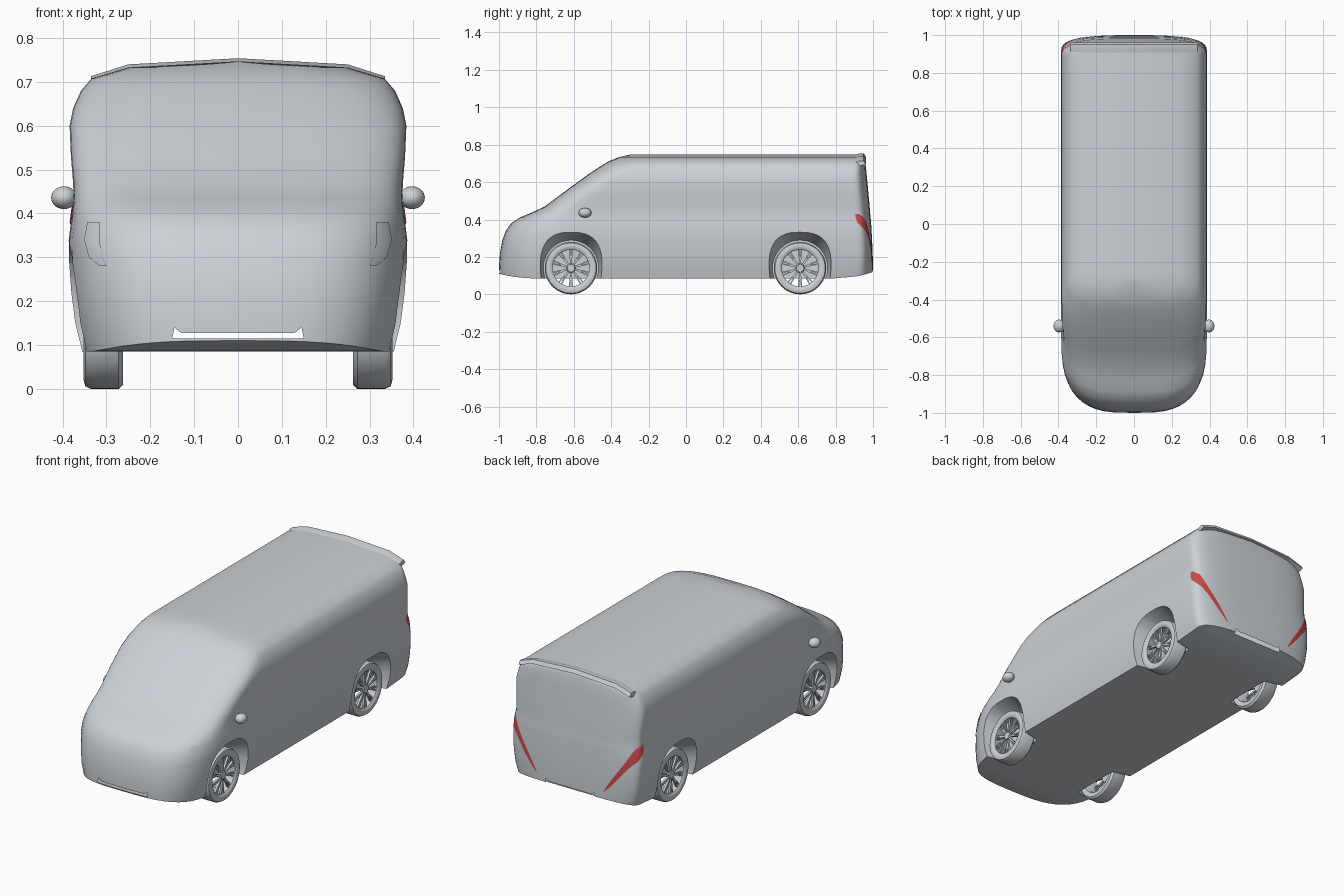
import bpy, bmesh, math
from mathutils import Matrix, Vector

if "Cube" in bpy.data.objects:
    bpy.data.objects.remove(bpy.data.objects["Cube"], do_unlink=True)


def make_material(name, colour):
    mat = bpy.data.materials.new(name)
    mat.use_nodes = True
    mat.diffuse_color = (*colour, 1)
    mat.node_tree.nodes["Principled BSDF"].inputs["Base Color"].default_value = (*colour, 1)
    return mat


SILVER = make_material("silver_paint", (0.6, 0.64, 0.68))
RED = make_material("lamp_red", (0.62, 0.07, 0.07))


def make_object(name, bm, mat, merge=1e-5):
    bmesh.ops.remove_doubles(bm, verts=bm.verts, dist=merge)
    bmesh.ops.recalc_face_normals(bm, faces=bm.faces)
    mesh = bpy.data.meshes.new(name)
    bm.to_mesh(mesh)
    bm.free()
    mesh.materials.append(mat)
    obj = bpy.data.objects.new(name, mesh)
    bpy.context.collection.objects.link(obj)
    return obj


def smooth(obj, degrees=35):
    bpy.ops.object.select_all(action="DESELECT")
    obj.select_set(True)
    bpy.context.view_layer.objects.active = obj
    bpy.ops.object.shade_smooth_by_angle(angle=math.radians(degrees))


# Body slices: height, front y, rear y, half width, front and rear corner length
SLICES = [
    (0.085, -1, 1, 0.355, 0.42, 0.09),
    (0.15, -1, 1, 0.371, 0.42, 0.09),
    (0.22, -0.995, 0.998, 0.38, 0.42, 0.08),
    (0.29, -0.982, 0.995, 0.385, 0.41, 0.08),
    (0.34, -0.963, 0.992, 0.386, 0.4, 0.08),
    (0.38, -0.935, 0.99, 0.381, 0.37, 0.08),
    (0.41, -0.89, 0.987, 0.377, 0.33, 0.08),
    (0.435, -0.83, 0.984, 0.375, 0.28, 0.08),
    (0.47, -0.755, 0.982, 0.376, 0.22, 0.08),
    (0.53, -0.675, 0.976, 0.381, 0.2, 0.08),
    (0.6, -0.58, 0.97, 0.384, 0.2, 0.08),
    (0.64, -0.525, 0.966, 0.376, 0.2, 0.08),
    (0.68, -0.465, 0.962, 0.358, 0.2, 0.07),
    (0.708, -0.42, 0.957, 0.334, 0.18, 0.06),
    (0.733, -0.36, 0.952, 0.25, 0.16, 0.05),
    (0.747, -0.3, 0.947, 0, 0.15, 0.05),
]
FRONT_POWER, REAR_POWER = 3.2, 3


def corner(angle, power):
    s, c = max(math.sin(angle), 0), max(math.cos(angle), 0)
    return s ** (2 / power), 1 - c ** (2 / power)


def slice_at(z):
    for low, high in zip(SLICES, SLICES[1:]):
        if low[0] <= z <= high[0]:
            f = (z - low[0]) / (high[0] - low[0])
            return [a + (b - a) * f for a, b in zip(low, high)]


def surface(row, angle, front):
    z, front_y, rear_y, half, front_len, rear_len = row
    x, dy = corner(angle, FRONT_POWER if front else REAR_POWER)
    y = front_y + front_len * dy if front else rear_y - rear_len * dy
    return Vector((half * x, y, z))


def half_outline(row, corner_steps=12, side_steps=12):
    angles = [math.pi / 2 * i / corner_steps for i in range(corner_steps + 1)]
    front = [surface(row, a, True) for a in angles]
    rear = [surface(row, a, False) for a in reversed(angles)]
    sides = [front[-1].lerp(rear[0], i / side_steps) for i in range(1, side_steps)]
    return front + sides + rear


def flip(point):
    return Vector((-point.x, point.y, point.z))


def build_body():
    bm = bmesh.new()
    rings = [half_outline(row) for row in SLICES]
    # underside sweeps up at both bumpers
    for p in rings[0]:
        rise = 0.025 if p.y < 0 else 0.035
        p.z += rise * (max(abs(p.y) - 0.8, 0) / 0.2) ** 2
    lefts = [[bm.verts.new(p) for p in ring] for ring in rings]
    rights = [[bm.verts.new(flip(p)) for p in ring] for ring in rings]
    for side in (lefts, rights):
        for a, b in zip(side, side[1:]):
            for i in range(len(a) - 1):
                bm.faces.new((a[i], a[i + 1], b[i + 1], b[i]))
    floor_l, floor_r = lefts[0], rights[0]
    for i in range(len(floor_l) - 1):
        bm.faces.new((floor_l[i], floor_r[i], floor_r[i + 1], floor_l[i + 1]))
    return make_object("body", bm, SILVER)


def prism(name, ring_a, ring_b):
    bm = bmesh.new()
    a, b = [bm.verts.new(p) for p in ring_a], [bm.verts.new(p) for p in ring_b]
    bm.faces.new(a)
    bm.faces.new(b)
    for i in range(len(a)):
        j = (i + 1) % len(a)
        bm.faces.new((a[i], a[j], b[j], b[i]))
    obj = make_object(name, bm, SILVER)
    obj.hide_render = True
    return obj


def arch_ring(x, y, half, height, power, steps=40):
    ring = []
    for i in range(steps):
        a = math.tau * i / steps
        c, s = math.cos(a), math.sin(a)
        ring.append((x, y + half * math.copysign(abs(c) ** (2 / power), c),
                     WHEEL_R + height * math.copysign(abs(s) ** (2 / power), s)))
    return ring


WHEEL_R = 0.14
AXLES = {"front": -0.615, "rear": 0.61}
body = build_body()

# Flared wheel arches and the bumper slot
cutters = []
for y in AXLES.values():
    for side in (-1, 1):
        cutters.append(prism("arch_cutter", arch_ring(side * 0.255, y, 0.148, 0.15, 2),
                             arch_ring(side * 0.41, y, 0.172, 0.2, 2.8)))
slot = [(-0.15, 0.115), (0.15, 0.115), (0.145, 0.14), (0.13, 0.128), (-0.13, 0.128), (-0.145, 0.14)]
cutters.append(prism("slot_cutter", [(x, -1.2, z) for x, z in slot], [(x, 1.2, z) for x, z in slot]))
for cutter in cutters:
    mod = body.modifiers.new("cut", "BOOLEAN")
    mod.object, mod.operation, mod.solver = cutter, "DIFFERENCE", "EXACT"
bpy.context.view_layer.update()
cut_mesh = bpy.data.meshes.new_from_object(body.evaluated_get(bpy.context.evaluated_depsgraph_get()))
body.modifiers.clear()
body.data = cut_mesh
for cutter in cutters:
    bpy.data.objects.remove(cutter, do_unlink=True)

# Leave the slot as an opening into the hollow shell
bm = bmesh.new()
bm.from_mesh(cut_mesh)
inside = [f for f in bm.faces if all(abs(v.co.x) < 0.151 and 0.1145 < v.co.z < 0.1405 for v in f.verts)]
bmesh.ops.delete(bm, geom=inside, context="FACES")
bm.to_mesh(cut_mesh)
bm.free()
smooth(body)


def corner_plate(name, rows, front, mat, lift=0.003, steps=6):
    """Thin plate lying on a body corner; rows hold height and two angles."""
    for side in ("left", "right"):
        bm = bmesh.new()
        grid = []
        for z, start, end in rows:
            line = []
            for i in range(steps + 1):
                a = math.radians(start + (end - start) * i / steps)
                p = surface(slice_at(z), a, front)
                p += Vector((math.sin(a), -math.cos(a) if front else math.cos(a), 0)) * lift
                line.append(bm.verts.new(p if side == "left" else flip(p)))
            grid.append(line)
        for a, b in zip(grid, grid[1:]):
            for i in range(steps):
                bm.faces.new((a[i], a[i + 1], b[i + 1], b[i]))
        plate = make_object(side + "_" + name, bm, mat)
        # outward facing normals
        if plate.data.polygons[0].normal.x * (1 if side == "left" else -1) < 0:
            plate.data.flip_normals()
        smooth(plate)


corner_plate("tail_lamp", [(0.43, 84, 90), (0.41, 66, 90), (0.38, 57, 88), (0.35, 50, 72), (0.33, 46, 60),
                           (0.29, 39, 48), (0.25, 33, 40), (0.2, 27, 31), (0.16, 23, 24)], False, RED)
corner_plate("headlamp", [(0.38, 47, 57), (0.34, 46, 58), (0.3, 44, 54), (0.28, 42, 46)], True, SILVER)

# Lip along the rear edge of the roof
bm = bmesh.new()
section = [(0.895, -0.004), (0.93, 0.007), (0.95, 0.007), (0.962, -0.012), (0.93, -0.02)]
arch = [(-0.335, 0.706), (-0.25, 0.733), (0, 0.747), (0.25, 0.733), (0.335, 0.706)]
loops = [[bm.verts.new((x, y, z + dz)) for y, dz in section] for x, z in arch]
for a, b in zip(loops, loops[1:]):
    for i in range(len(section)):
        j = (i + 1) % len(section)
        bm.faces.new((a[i], a[j], b[j], b[i]))
bm.faces.new(loops[0])
bm.faces.new(loops[-1])
smooth(make_object("roof_lip", bm, SILVER))

# Door mirrors
for side, name in ((1, "left_mirror"), (-1, "right_mirror")):
    bm = bmesh.new()
    place = Matrix.Translation((side * 0.397, -0.54, 0.436)) @ Matrix.Diagonal((0.029, 0.034, 0.026, 1))
    bmesh.ops.create_uvsphere(bm, u_segments=24, v_segments=14, radius=1, matrix=place)
    smooth(make_object(name, bm, SILVER), 60)


def lathe(bm, profile, steps=48):
    """Turn a closed outline of (x, radius) points about the x axis."""
    rings = []
    for i in range(steps):
        a = math.tau * i / steps
        rings.append([bm.verts.new((x, r * math.cos(a), r * math.sin(a))) for x, r in profile])
    for i in range(steps):
        a, b = rings[i], rings[(i + 1) % steps]
        for k in range(len(profile)):
            m = (k + 1) % len(profile)
            bm.faces.new((a[k], a[m], b[m], b[k]))


# Wheel: hollow tyre with rim, hub and paired spokes
bm = bmesh.new()
lathe(bm, [(-0.04, 0.105), (-0.044, 0.13), (-0.034, 0.14), (0.03, 0.14), (0.042, 0.134),
           (0.046, 0.12), (0.043, 0.104), (0.037, 0.098), (-0.03, 0.098)])
bmesh.ops.create_cone(bm, cap_ends=True, segments=24, radius1=0.026, radius2=0.02, depth=0.02,
                      matrix=Matrix.Translation((0.028, 0, 0)) @ Matrix.Rotation(math.pi / 2, 4, "Y"))
for i in range(10):
    for lean in (-1, 1):
        turn = Matrix.Rotation(math.tau * i / 10 + lean * 0.1, 4, "X")
        box = Matrix.Translation((0.028, lean * 0.002, 0.06)) @ Matrix.Diagonal((0.012, 0.007, 0.084, 1))
        bmesh.ops.create_cube(bm, size=1, matrix=turn @ box)
wheel = make_object("front_left_wheel", bm, SILVER)
smooth(wheel)
for end, y in AXLES.items():
    for side, name in ((1, "left"), (-1, "right")):
        first = (end, name) == ("front", "left")
        obj = wheel if first else bpy.data.objects.new(end + "_" + name + "_wheel", wheel.data)
        if not first:
            bpy.context.collection.objects.link(obj)
        obj.location = (side * 0.306, y, WHEEL_R)
        obj.rotation_euler.z = 0 if side > 0 else math.pi
